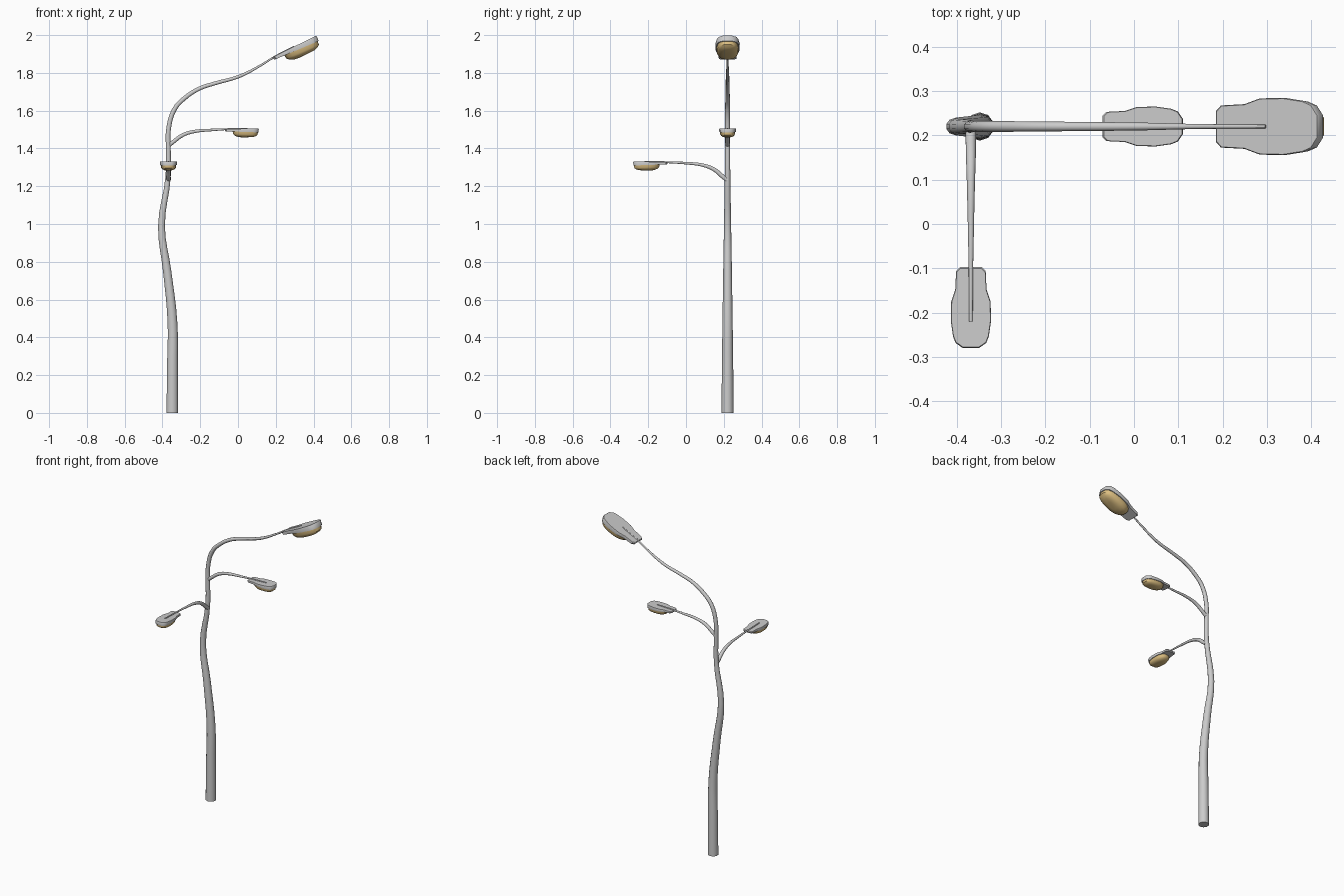
import bpy, bmesh, math
from mathutils import Matrix, Vector

if "Cube" in bpy.data.objects:
    bpy.data.objects.remove(bpy.data.objects["Cube"])


def material(name, color):
    m = bpy.data.materials.new(name)
    m.diffuse_color = color
    m.use_nodes = True
    m.node_tree.nodes["Principled BSDF"].inputs["Base Color"].default_value = m.diffuse_color
    return m


amber = material("amber_glass", (0.72, 0.52, 0.22, 1))


def finish(obj):
    bpy.ops.object.select_all(action='DESELECT')
    obj.select_set(True)
    bpy.context.view_layer.objects.active = obj
    if obj.type == 'CURVE':
        bpy.ops.object.convert(target='MESH')
    bpy.ops.object.shade_smooth_by_angle(angle=math.radians(40))


def tube(name, points):
    """Tapered round tube through (x, y, z, radius) points."""
    cu = bpy.data.curves.new(name, 'CURVE')
    cu.dimensions = '3D'
    cu.bevel_depth = 1.0
    cu.bevel_resolution = 3
    cu.resolution_u = 4
    cu.use_fill_caps = True
    sp = cu.splines.new('BEZIER')
    sp.bezier_points.add(len(points) - 1)
    for bp, (x, y, z, r) in zip(sp.bezier_points, points):
        bp.co = (x, y, z)
        bp.radius = r
        bp.handle_left_type = bp.handle_right_type = 'AUTO'
    ob = bpy.data.objects.new(name, cu)
    bpy.context.collection.objects.link(ob)
    finish(ob)


def loft(name, rings, matrix, mat=None):
    """Stack of matching closed rings, capped at both ends."""
    bm = bmesh.new()
    vs = [[bm.verts.new(p) for p in ring] for ring in rings]
    n = len(vs[0])
    for a, b in zip(vs, vs[1:]):
        for i in range(n):
            j = (i + 1) % n
            bm.faces.new((a[i], a[j], b[j], b[i]))
    bm.faces.new(vs[0])
    bm.faces.new(vs[-1])
    bmesh.ops.recalc_face_normals(bm, faces=bm.faces)
    me = bpy.data.meshes.new(name)
    bm.to_mesh(me)
    bm.free()
    if mat:
        me.materials.append(mat)
    ob = bpy.data.objects.new(name, me)
    bpy.context.collection.objects.link(ob)
    me.transform(matrix)
    finish(ob)


def mirrored(half):
    return half + [(u, -w) for u, w in reversed(half)]


# Half outlines seen from above: (distance along lamp, half width)
CASE = mirrored([(0, .024), (.009, .033), (.05, .035), (.062, .039), (.077, .044),
                 (.12, .045), (.155, .040), (.170, .034), (.181, .018)])
BOWL = mirrored([(.042, .012), (.052, .026), (.068, .035), (.09, .040),
                 (.12, .040), (.15, .036), (.166, .029), (.176, .014)])


def ring(outline, scale, depth, slope=0.0, cu=.11):
    return [Vector((cu + (u - cu) * scale, w * scale, -depth - slope * u)) for u, w in outline]


def lamp(name, start, yaw, pitch, size):
    m = (Matrix.Translation(start) @ Matrix.Rotation(math.radians(yaw), 4, 'Z')
         @ Matrix.Rotation(math.radians(-pitch), 4, 'Y') @ Matrix.Scale(size, 4))
    loft(name + "_housing", [ring(CASE, .97, 0), ring(CASE, 1, .004),
                             ring(CASE, .97, .011, .06)], m)
    loft(name + "_glass", [ring(BOWL, 1, .008, .06), ring(BOWL, .97, .024, .06),
                           ring(BOWL, .84, .034, .04), ring(BOWL, .6, .042, .02),
                           ring(BOWL, .3, .046)], m, amber)


Y = .22
# Pole bending over into the top arm
tube("pole_and_top_arm", [(x, Y, z, r) for x, z, r in [
    (-.348, 0, .032), (-.347, .25, .030), (-.347, .48, .027), (-.375, .75, .023),
    (-.405, .99, .019), (-.370, 1.25, .0145), (-.369, 1.40, .0135), (-.368, 1.50, .013),
    (-.336, 1.608, .0125), (-.283, 1.666, .012), (-.204, 1.717, .011),
    (-.124, 1.744, .0105), (.008, 1.782, .009), (.124, 1.842, .006),
    (.193, 1.885, .005), (.297, 1.940, .004)]])

# Middle arm to the right
tube("middle_arm", [(x, Y, z, r) for x, z, r in [
    (-.368, 1.415, .011), (-.345, 1.433, .011), (-.29, 1.472, .0105), (-.23, 1.490, .009),
    (-.135, 1.498, .007), (-.06, 1.502, .005), (.05, 1.505, .004)]])

# Lower arm to the front
tube("lower_arm", [(-.368, y, z, r) for y, z, r in [
    (Y, 1.232, .012), (.198, 1.248, .012), (.15, 1.288, .011), (.087, 1.312, .009),
    (.0, 1.322, .007), (-.1, 1.327, .005), (-.22, 1.331, .004)]])

# Lamp heads
lamp("top_lamp", (.182, Y, 1.882), 0, 26.5, 1.44)
lamp("middle_lamp", (-.071, Y, 1.502), 0, 1.5, 1.0)
lamp("lower_lamp", (-.368, -.097, 1.327), -90, 1.5, 1.01)
